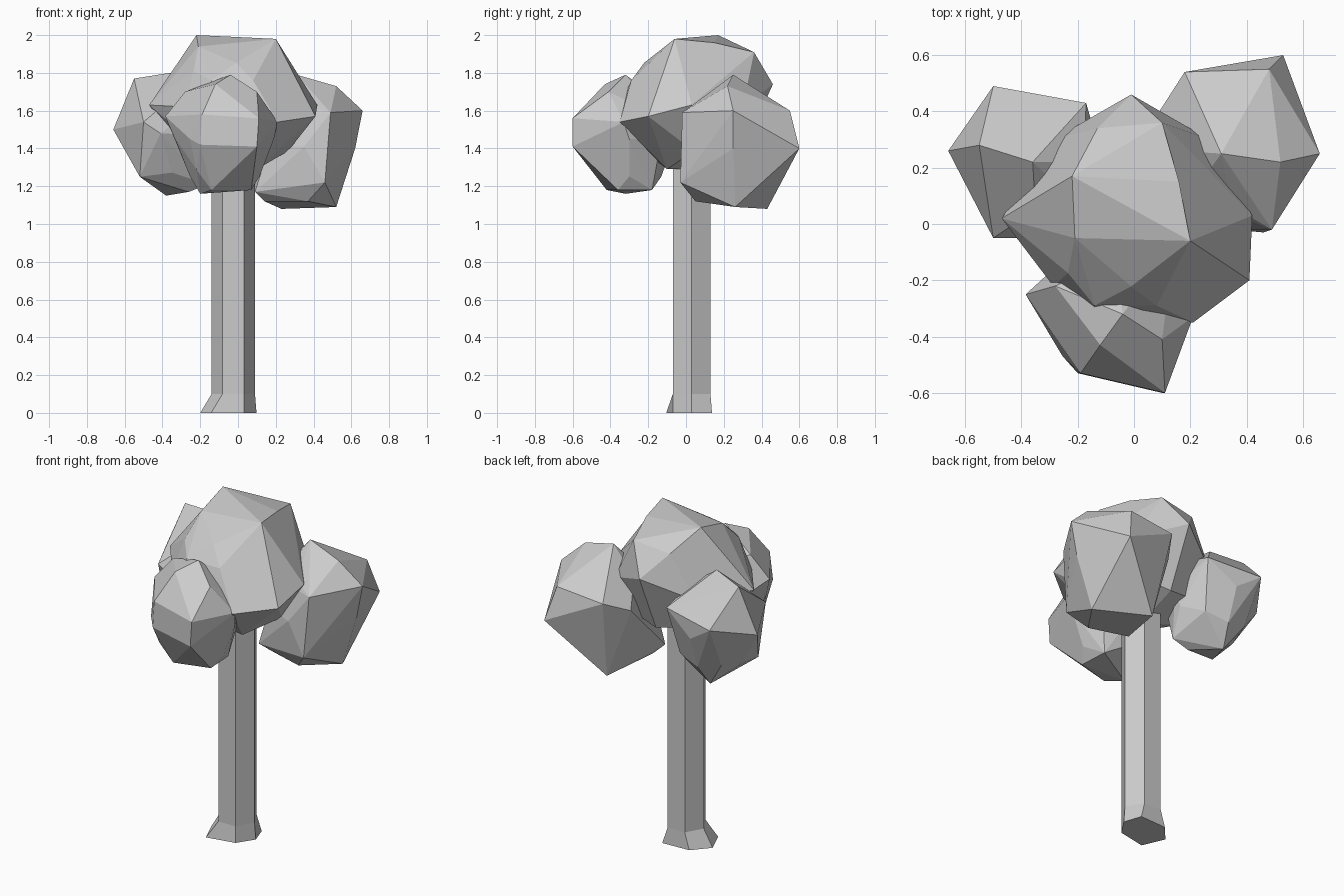
import bpy, bmesh, math
from mathutils import Vector


def finish(bm, name):
    bmesh.ops.recalc_face_normals(bm, faces=bm.faces)
    me = bpy.data.meshes.new(name)
    bm.to_mesh(me)
    bm.free()
    ob = bpy.data.objects.new(name, me)
    bpy.context.collection.objects.link(ob)
    return ob


def leaf_clump(name, centre, radii, corners):
    """Faceted clump: hull of a coarse quad ball and a few pulled-out corners."""
    ball = bmesh.new()
    bmesh.ops.create_cube(ball, size=2)
    bmesh.ops.subdivide_edges(ball, edges=ball.edges[:], cuts=1, use_grid_fill=True)
    c, r = Vector(centre), Vector(radii)
    points = [c + v.co.normalized() * r for v in ball.verts]
    ball.free()
    bm = bmesh.new()
    for p in points + corners:
        bm.verts.new(p)
    bmesh.ops.convex_hull(bm, input=bm.verts[:])
    inside = [v for v in bm.verts if not v.link_faces]
    bmesh.ops.delete(bm, geom=inside, context='VERTS')
    bmesh.ops.dissolve_limit(bm, angle_limit=math.radians(8),
                             verts=bm.verts[:], edges=bm.edges[:])
    return finish(bm, name)


# Six-sided trunk with a root flare, strongest on the left
bm = bmesh.new()
rings = []
for z in (0, 0.1, 1.45):
    ring = []
    for i in range(6):
        a = math.radians(60 * i)
        x, y = -0.025 + 0.115 * math.cos(a), 0.03 + 0.115 * math.sin(a)
        if z == 0:
            x += (0.008, 0.03, -0.03, -0.06, -0.06, 0.0)[i]
            y += (0, 0.008, 0, 0, -0.035, 0)[i]
        ring.append(bm.verts.new((x, y, z)))
    rings.append(ring)
for lo, hi in zip(rings, rings[1:]):
    for i in range(6):
        j = (i + 1) % 6
        bm.faces.new((lo[i], lo[j], hi[j], hi[i]))
bm.faces.new(rings[0])
bm.faces.new(rings[-1])
finish(bm, "trunk")

# Central top clump
leaf_clump("leaves_top", (-0.01, 0.04, 1.62), (0.39, 0.37, 0.33), [
    (-0.22, 0.17, 2.0), (0.2, -0.06, 1.98), (-0.21, -0.05, 1.94),
    (0.16, 0.15, 1.96), (0.1, 0.36, 1.91), (-0.13, 0.34, 1.88),
    (-0.01, 0.46, 1.74), (-0.47, 0.02, 1.63), (0.42, 0.03, 1.63),
    (0.41, -0.2, 1.57), (0.21, -0.35, 1.54), (-0.14, -0.36, 1.6),
    (0.1, -0.1, 1.29), (0.08, -0.29, 1.76), (-0.14, -0.29, 1.76)])

# Right rear clump
leaf_clump("leaves_right", (0.35, 0.26, 1.41), (0.26, 0.28, 0.31), [
    (0.31, 0.25, 1.79), (0.52, 0.22, 1.73), (0.66, 0.25, 1.6),
    (0.62, 0.25, 1.4), (0.53, 0.6, 1.4), (0.48, 0.55, 1.6),
    (0.18, 0.54, 1.57), (0.49, -0.02, 1.59), (0.46, -0.03, 1.22),
    (0.52, 0.26, 1.09), (0.23, 0.43, 1.08), (0.37, 0.05, 1.12),
    (0.09, 0.07, 1.17), (0.09, 0.4, 1.5), (0.14, 0.12, 1.12)])

# Left rear clump
leaf_clump("leaves_left", (-0.35, 0.22, 1.47), (0.24, 0.24, 0.28), [
    (-0.66, 0.26, 1.5), (-0.55, 0.28, 1.77), (-0.36, 0.22, 1.8),
    (-0.5, 0.49, 1.57), (-0.17, 0.43, 1.6), (-0.5, -0.05, 1.54),
    (-0.41, -0.05, 1.48), (-0.52, 0.05, 1.25), (-0.38, 0.31, 1.15),
    (-0.26, 0.15, 1.17), (-0.13, 0.24, 1.36), (-0.16, 0.14, 1.21)])

# Front clump
leaf_clump("leaves_front", (-0.07, -0.3, 1.45), (0.26, 0.24, 0.28), [
    (-0.04, -0.32, 1.79), (-0.12, -0.43, 1.74), (0.1, -0.41, 1.7),
    (-0.28, -0.22, 1.7), (0.11, -0.6, 1.56), (-0.19, -0.53, 1.58),
    (-0.385, -0.25, 1.57), (0.21, -0.33, 1.54), (0.1, -0.6, 1.41),
    (-0.2, -0.53, 1.42), (0.07, -0.36, 1.18), (-0.2, -0.32, 1.16),
    (0.06, -0.18, 1.18), (-0.14, -0.42, 1.18)])
